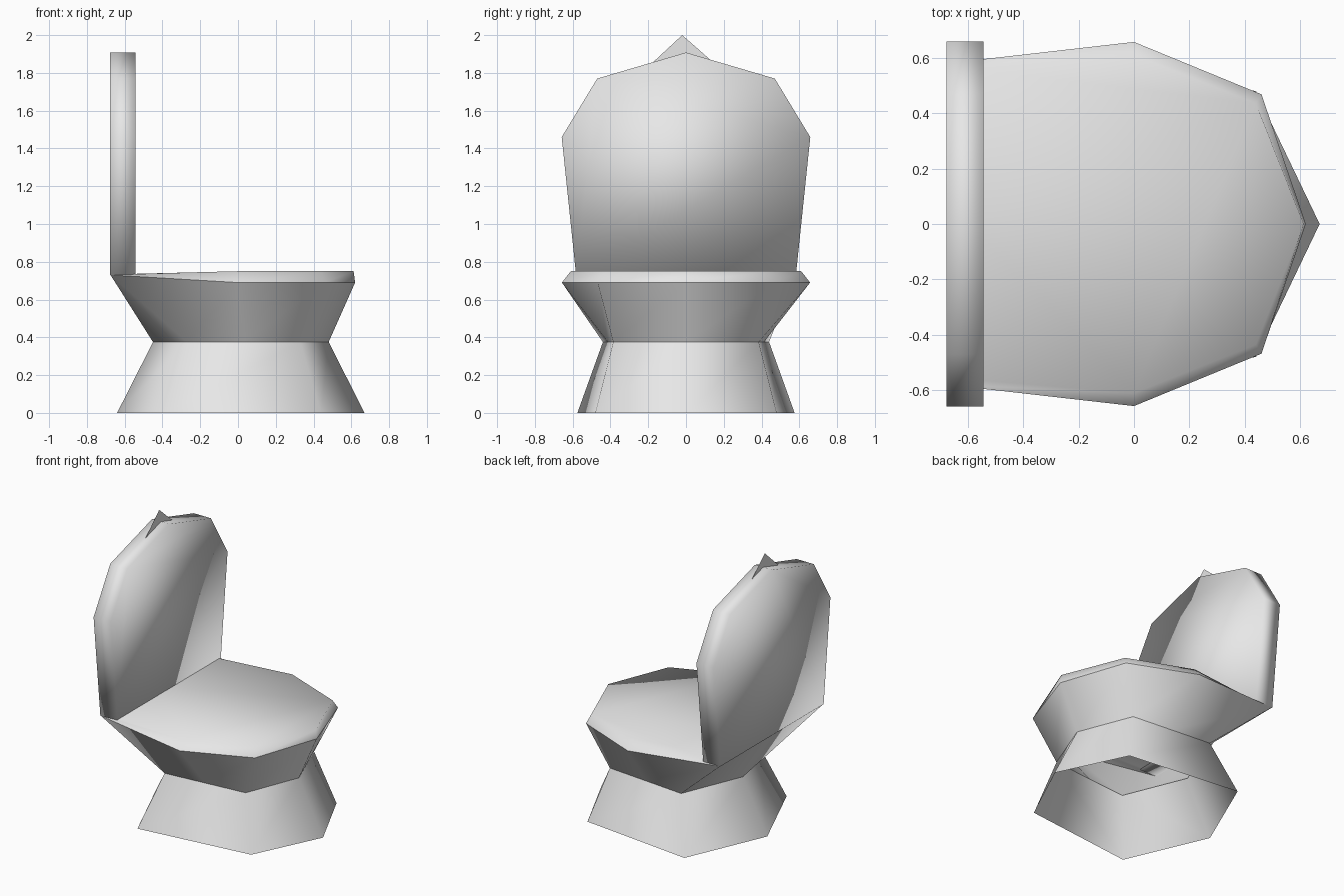
import bpy, bmesh

cube = bpy.data.objects.get("Cube")
if cube:
    bpy.data.objects.remove(cube, do_unlink=True)

grey = bpy.data.materials.new("light_grey")
grey.use_nodes = True
colour = (0.8, 0.8, 0.8, 1)
grey.diffuse_color = colour
grey.node_tree.nodes["Principled BSDF"].inputs["Base Color"].default_value = colour


def finish(name, bm):
    """Turn a bmesh into a smooth shaded grey object."""
    mesh = bpy.data.meshes.new(name)
    bm.to_mesh(mesh)
    bm.free()
    mesh.materials.append(grey)
    mesh.shade_smooth()
    obj = bpy.data.objects.new(name, mesh)
    bpy.context.collection.objects.link(obj)


def mirrored(half):
    """Close a half outline, whose ends lie on y = 0, into a full ring."""
    return half + [(x, -y, z) for x, y, z in half[-2:0:-1]]


def loft(name, rings, caps=()):
    """Skin between rings of equal length, bottom to top; cap the listed rings."""
    bm = bmesh.new()
    loops = [[bm.verts.new(p) for p in ring] for ring in rings]
    n = len(loops[0])
    for low, high in zip(loops, loops[1:]):
        for i in range(n):
            j = (i + 1) % n
            bm.faces.new((low[i], low[j], high[j], high[i]))
    for c in caps:
        bm.faces.new(loops[c] if c else loops[c][::-1])
    if caps:
        bmesh.ops.recalc_face_normals(bm, faces=bm.faces)
    finish(name, bm)


# Flared foot, open underneath
foot = [(0.67, 0, 0), (0.44, 0.48, 0), (-0.39, 0.575, 0), (-0.64, 0, 0)]
waist = [(0.48, 0, 0.375), (0.33, 0.385, 0.375), (-0.27, 0.44, 0.375), (-0.45, 0, 0.375)]
loft("foot", [mirrored(foot), mirrored(waist)])

# Seat bowl widening from the waist to the rim
rim = [(0.62, 0, 0.69), (0.46, 0.468, 0.69), (0, 0.657, 0.69), (-0.675, 0.58, 0.73), (-0.675, 0, 0.73)]
middle = tuple((a + b) / 2 for a, b in zip(waist[1], waist[2]))
loft("seat_bowl", [mirrored(waist[:2] + [middle] + waist[2:]), mirrored(rim)])

# Cushion with a slightly drawn-in top
top = [(0.612, 0, 0.75), (0.44, 0.435, 0.75), (0, 0.61, 0.75), (-0.6, 0.56, 0.735), (-0.6, 0, 0.735)]
loft("seat_cushion", [mirrored(rim), mirrored(top)], caps=[1])

# Upright back slab
half = [(0, 1.908), (0.47, 1.77), (0.658, 1.46), (0.582, 0.73)]
outline = half + [(-y, z) for y, z in half[:0:-1]]
loft("backrest", [[(x, y, z) for y, z in outline] for x in (-0.677, -0.543)], caps=[0, 1])

# Thin pointed crest standing in the top edge
crest = bmesh.new()
crest.faces.new([crest.verts.new((-0.607, y, z)) for y, z in ((-0.19, 1.842), (0.16, 1.842), (-0.02, 2))])
finish("crest", crest)
